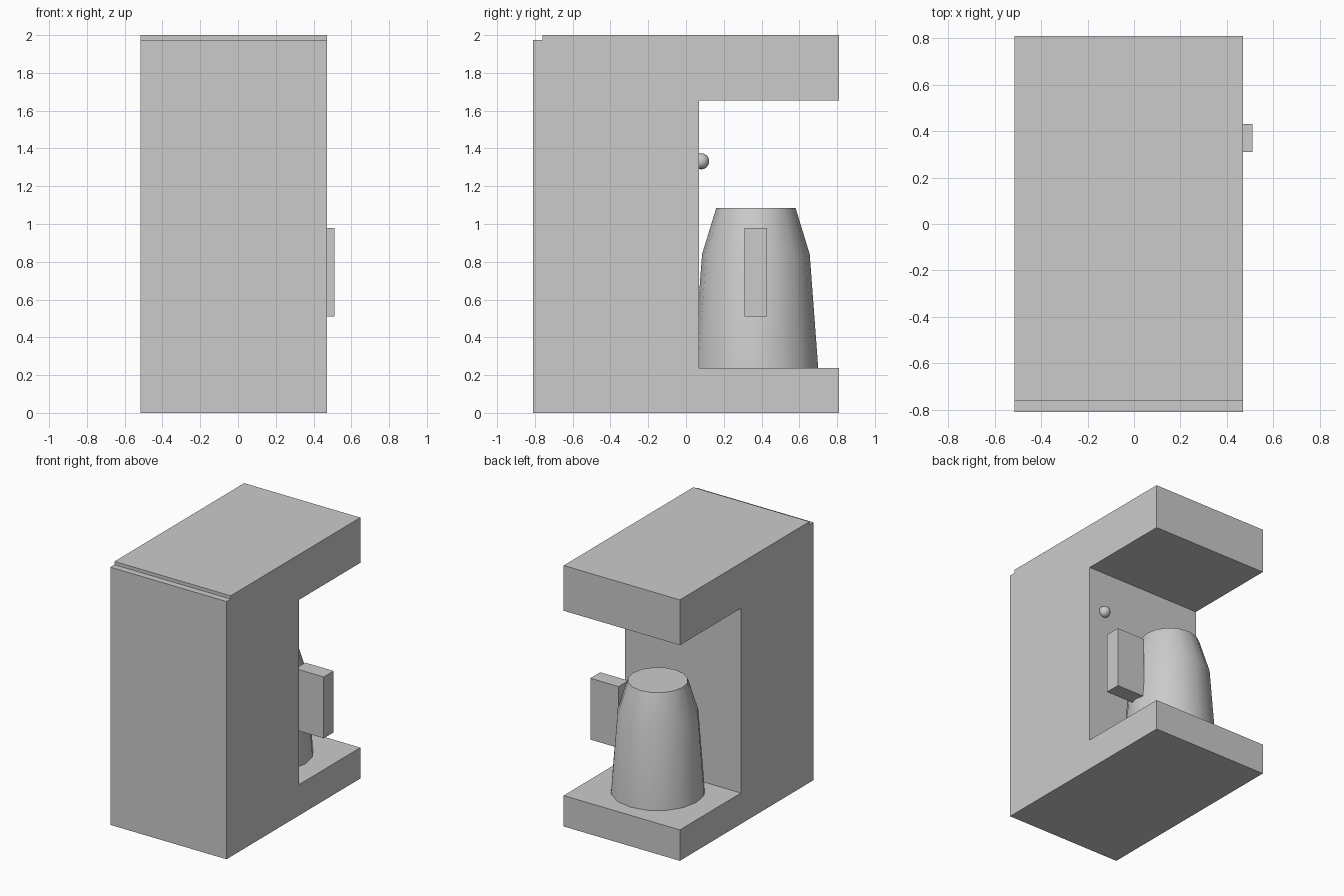
import bpy, bmesh, math

if "Cube" in bpy.data.objects:
    bpy.data.objects.remove(bpy.data.objects["Cube"])

grey = bpy.data.materials.new("plain grey")
grey.diffuse_color = (0.6, 0.6, 0.6, 1)
grey.use_nodes = True
grey.node_tree.nodes["Principled BSDF"].inputs["Base Color"].default_value = grey.diffuse_color


def make_object(name, bm, smooth=False):
    bmesh.ops.recalc_face_normals(bm, faces=bm.faces)
    mesh = bpy.data.meshes.new(name)
    bm.to_mesh(mesh)
    bm.free()
    mesh.materials.append(grey)
    obj = bpy.data.objects.new(name, mesh)
    bpy.context.collection.objects.link(obj)
    if smooth:
        bpy.ops.object.select_all(action='DESELECT')
        obj.select_set(True)
        bpy.context.view_layer.objects.active = obj
        bpy.ops.object.shade_smooth_by_angle(angle=math.radians(30))
    return obj


def extrude_x(name, profile, x0, x1):
    """Extrude a (y, z) outline from x0 to x1."""
    bm = bmesh.new()
    face = bm.faces.new([bm.verts.new((x0, y, z)) for y, z in profile])
    ext = bmesh.ops.extrude_face_region(bm, geom=[face])
    verts = [g for g in ext["geom"] if isinstance(g, bmesh.types.BMVert)]
    bmesh.ops.translate(bm, verts=verts, vec=(x1 - x0, 0, 0))
    return make_object(name, bm)


def turned(name, profile, cx, cy, sides):
    """Capped turned shape from (radius, z) rings."""
    bm = bmesh.new()
    rings = [[bm.verts.new((cx + r * math.cos(2 * math.pi * i / sides),
                            cy + r * math.sin(2 * math.pi * i / sides), z))
              for i in range(sides)] for r, z in profile]
    for a, b in zip(rings, rings[1:]):
        for i in range(sides):
            j = (i + 1) % sides
            bm.faces.new((a[i], a[j], b[j], b[i]))
    bm.faces.new(rings[0])
    bm.faces.new(rings[-1])
    return make_object(name, bm, True)


# C-shaped housing: tower, overhanging head and base, with a stepped top edge
extrude_x("housing", [(-0.81, 0), (0.81, 0), (0.81, 0.237), (0.07, 0.237),
                      (0.07, 1.653), (0.81, 1.653), (0.81, 2), (-0.76, 2),
                      (-0.76, 1.975), (-0.81, 1.975)], -0.515, 0.47)

# Tapered jug on the base
turned("jug", [(0.33, 0.237), (0.285, 0.84), (0.21, 1.085)], -0.02, 0.37, 16)

# Block handle on the side of the jug
extrude_x("jug_handle", [(0.31, 0.51), (0.43, 0.51), (0.43, 0.98), (0.31, 0.98)],
          0.27, 0.51)

# Round button on the inner wall
bm = bmesh.new()
bmesh.ops.create_uvsphere(bm, u_segments=12, v_segments=8, radius=0.043)
bmesh.ops.translate(bm, verts=bm.verts, vec=(0.34, 0.08, 1.332))
make_object("button", bm, True)
